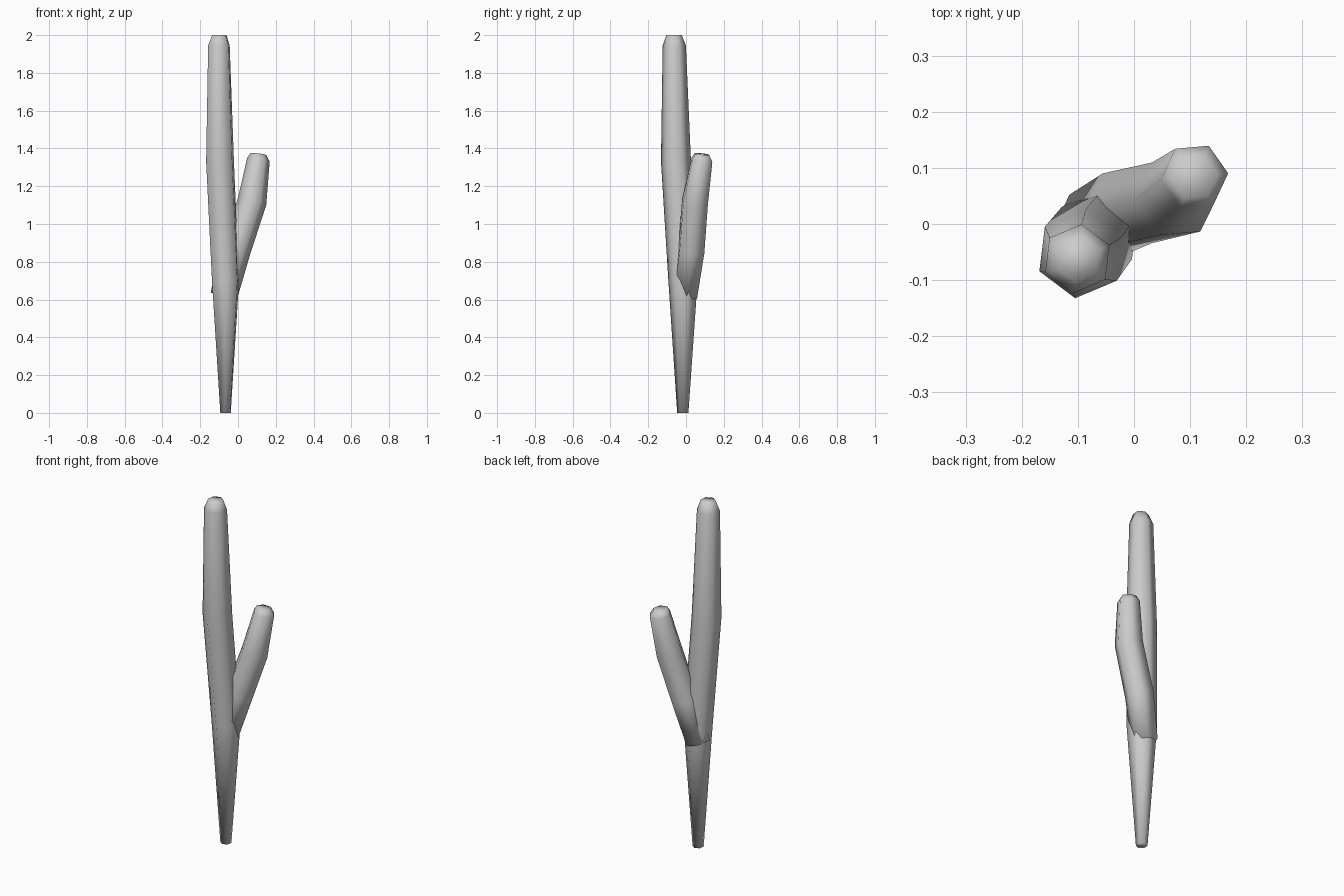
import bpy, bmesh
from math import cos, sin, radians

if "Cube" in bpy.data.objects:
    bpy.data.objects.remove(bpy.data.objects["Cube"])


def limb(name, rings, phase, sides=6):
    """Loft a smooth six-sided tube; ring = (x, y, z, radius, tilt_x, tilt_y)."""
    bm = bmesh.new()
    loops = []
    for x, y, z, r, tx, ty in rings:
        loop = []
        for i in range(sides):
            a = radians(phase + 360 * i / sides)
            dx, dy = r * cos(a), r * sin(a)
            loop.append(bm.verts.new((x + dx, y + dy, z - tx * dx - ty * dy)))
        loops.append(loop)
    for low, high in zip(loops, loops[1:]):
        for i in range(sides):
            j = (i + 1) % sides
            bm.faces.new((low[i], low[j], high[j], high[i]))
    bm.faces.new(loops[0][::-1])
    bm.faces.new(loops[-1])
    for f in bm.faces:
        f.smooth = True
    mesh = bpy.data.meshes.new(name)
    bm.to_mesh(mesh)
    bm.free()
    obj = bpy.data.objects.new(name, mesh)
    bpy.context.collection.objects.link(obj)
    return obj


# Main stem: narrow foot, widest in the middle, blunt tip
limb("main_stem", [
    (-0.066, -0.017, 0.00, 0.030, 0, 0),
    (-0.066, -0.016, 0.70, 0.078, 0, 0),
    (-0.095, -0.053, 1.33, 0.080, 0, 0),
    (-0.101, -0.062, 1.945, 0.062, 0, 0),
    (-0.099, -0.063, 2.00, 0.041, 0, 0),
], 23)

# Side branch: rises out of the stem, bends upright, blunt tip
limb("side_branch", [
    (-0.075, -0.005, 0.62, 0.070, 0.25, 0.12),
    (-0.012, 0.028, 0.86, 0.076, 0.30, 0.10),
    (0.075, 0.048, 1.12, 0.075, 0.25, 0.12),
    (0.108, 0.085, 1.34, 0.060, 0.14, 0.15),
    (0.107, 0.085, 1.37, 0.042, 0.10, 0.10),
], 5)
